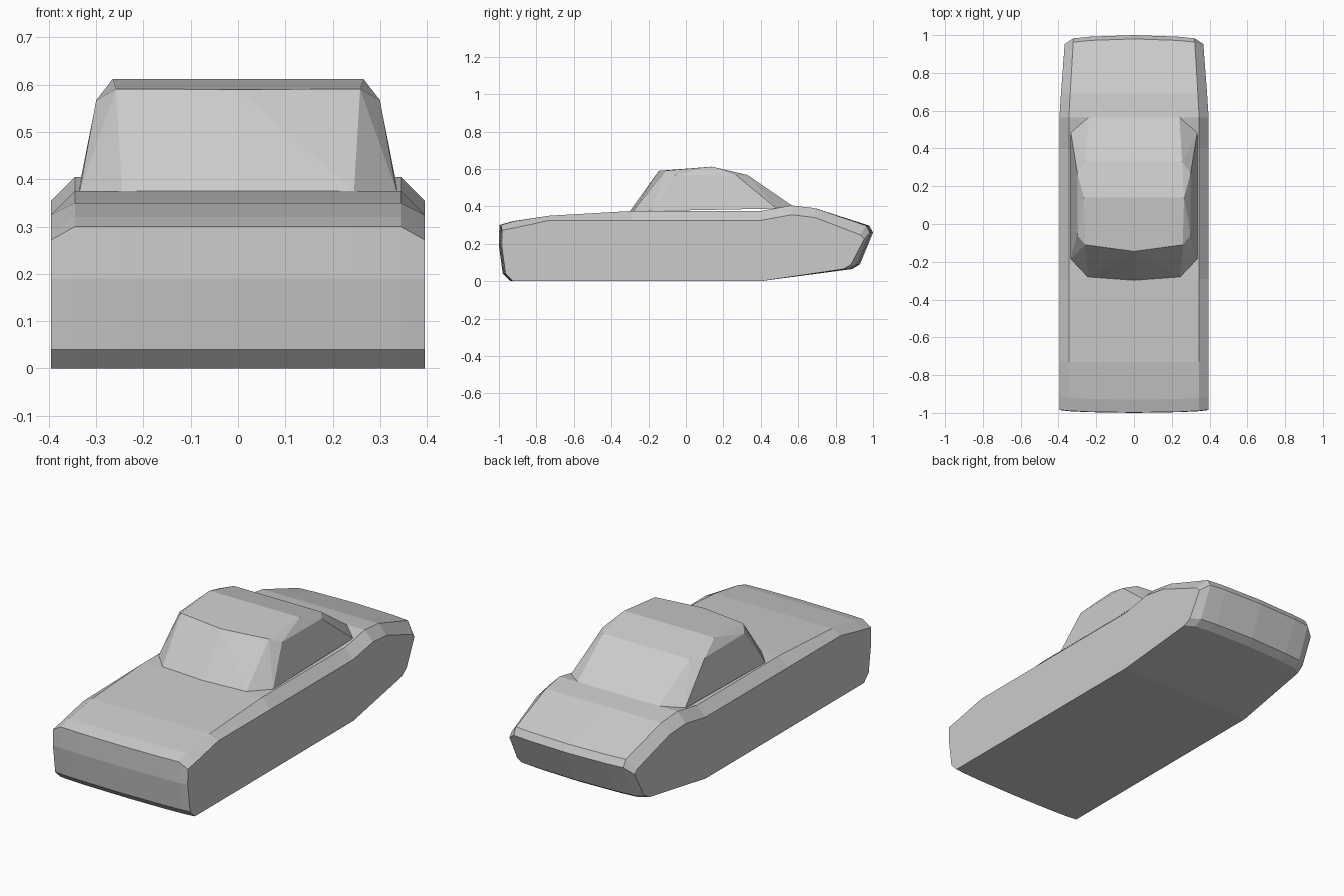
import bpy, bmesh

if "Cube" in bpy.data.objects:
    bpy.data.objects.remove(bpy.data.objects["Cube"])


def finish(name, bm):
    bmesh.ops.recalc_face_normals(bm, faces=bm.faces)
    mesh = bpy.data.meshes.new(name)
    bm.to_mesh(mesh)
    bm.free()
    obj = bpy.data.objects.new(name, mesh)
    bpy.context.collection.objects.link(obj)
    return obj


# Body side outline: y, z, and how far the outer edge drops below the shoulder
outline = [
    (-0.94, 0, 0), (-0.98, 0.04, 0), (-1, 0.19, 0), (-0.998, 0.3, 0.028),
    (-0.93, 0.32, 0.035), (-0.73, 0.35, 0.025), (-0.29, 0.375, 0.05),
    (0.4, 0.375, 0.05), (0.565, 0.405, 0.05), (0.69, 0.39, 0.05),
    (0.98, 0.297, 0.05), (1, 0.26, 0.035), (0.93, 0.09, 0),
    (0.89, 0.065, 0), (0.4, 0, 0),
]
# Lengthwise columns: x, front setback, rear setback, share of the drop
half = [(0, 0, 0, 0), (0.245, 0.004, 0.008, 0),
        (0.345, 0.009, 0.017, 0), (0.395, 0.015, 0.047, 1)]
columns = [(-x, f, r, d) for x, f, r, d in half[:0:-1]] + half


def body_point(column, point):
    x, front, rear, share = column
    y, z, drop = point
    taper = 1 - 0.065 * max(0, (y - 0.565) / 0.4)
    if y < -0.9:
        y += front
    if y > 0.85:
        y -= rear
    return (x * taper, y, z - drop * share)


# Body: bridge neighbouring columns and cap both flanks
bm = bmesh.new()
rings = [[bm.verts.new(body_point(c, p)) for p in outline] for c in columns]
n = len(outline)
for a, b in zip(rings, rings[1:]):
    for i in range(n):
        j = (i + 1) % n
        bm.faces.new((a[i], a[j], b[j], b[i]))
bm.faces.new(rings[0])
bm.faces.new(rings[-1][::-1])
finish("car_body", bm)

# Cabin: faceted hull over the window corners
cabin = [
    (0, -0.298, 0.375), (0.245, -0.28, 0.375), (0.335, -0.185, 0.375),
    (0, -0.145, 0.59), (0.258, -0.11, 0.591), (0.3, -0.06, 0.567),
    (0, 0.14, 0.612), (0.265, 0.14, 0.612), (0.3, 0.27, 0.565),
    (0.255, 0.33, 0.567), (0.335, 0.485, 0.388), (0.24, 0.568, 0.403),
]
bm = bmesh.new()
for x, y, z in cabin:
    for side in ((1, -1) if x else (1,)):
        bm.verts.new((side * x, y, z))
bmesh.ops.convex_hull(bm, input=bm.verts)
bmesh.ops.dissolve_limit(bm, angle_limit=0.03, verts=bm.verts, edges=bm.edges)
finish("cabin", bm)
